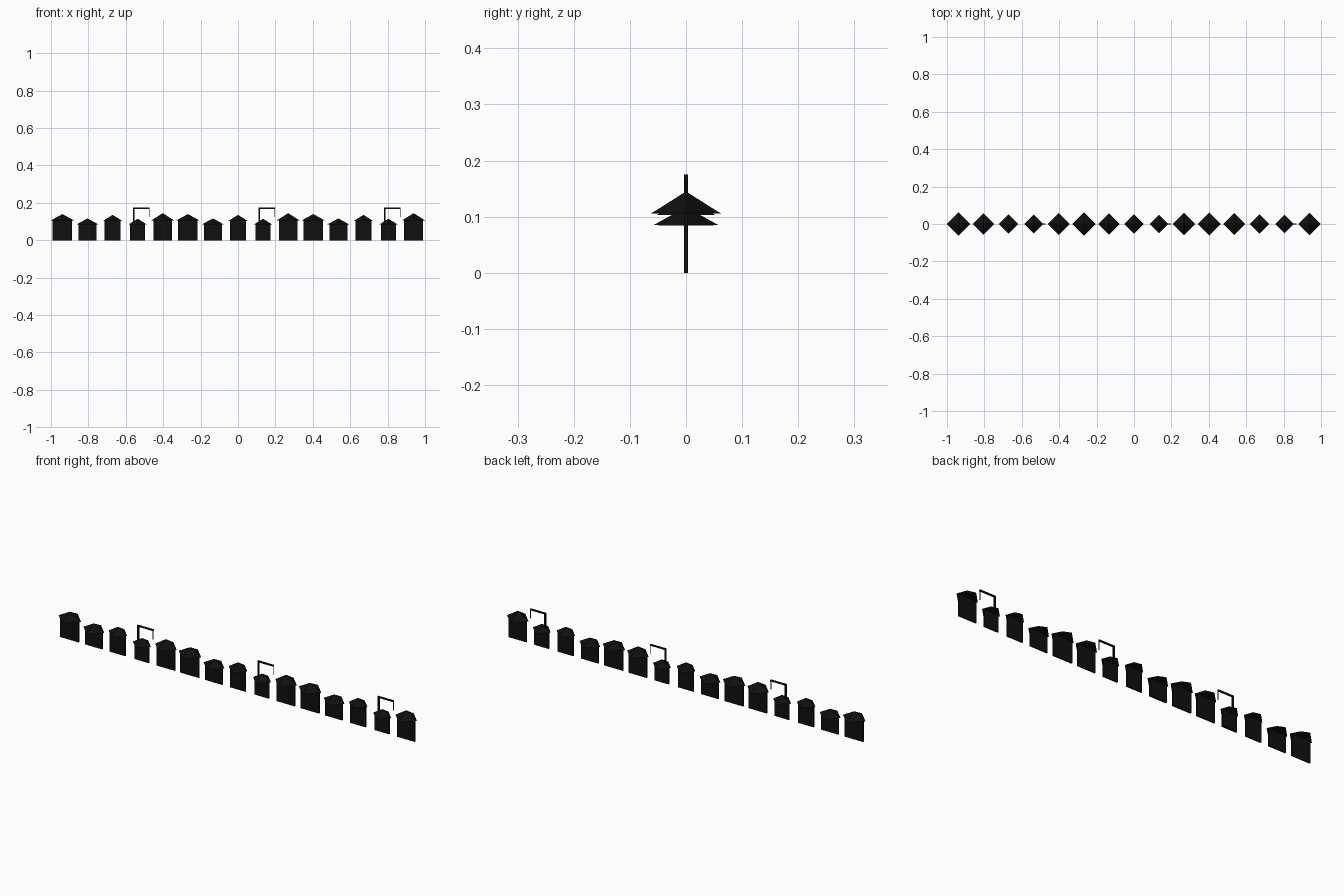
import bpy

if "Cube" in bpy.data.objects:
    bpy.data.objects.remove(bpy.data.objects["Cube"])

def box(name, x0, x1, depth, z0, z1):
    bpy.ops.mesh.primitive_cube_add(size=1, location=((x0 + x1) / 2, 0, (z0 + z1) / 2))
    o = bpy.context.object
    o.name = name
    o.scale = (x1 - x0, depth, z1 - z0)
    o.data.materials.append(black)
    return o

black = bpy.data.materials.new("black")
black.diffuse_color = (0.005, 0.005, 0.005, 1)
black.use_nodes = True
black.node_tree.nodes["Principled BSDF"].inputs["Base Color"].default_value = black.diffuse_color

# Repeating house types: body width, roof radius, eave height, apex height
types = [
    (0.104, 0.0625, 0.106, 0.140),
    (0.096, 0.058, 0.085, 0.117),
    (0.086, 0.052, 0.103, 0.136),
    (0.080, 0.050, 0.084, 0.115),
    (0.100, 0.060, 0.107, 0.145),
]

for i in range(15):
    x = (i - 7) * 0.1341
    w, r, eave, apex = types[i % 5]
    # Thin house front
    box(f"house_{i}", x - w / 2, x + w / 2, 0.007, 0, eave)
    # Four-sided pointed roof
    bpy.ops.mesh.primitive_cone_add(vertices=4, radius1=r, radius2=0, depth=apex - eave,
                                    location=(x, 0, (eave + apex) / 2))
    roof = bpy.context.object
    roof.name = f"roof_{i}"
    roof.data.materials.append(black)
    # Hoist with post, arm and hanging cable
    if i % 5 == 3:
        box(f"hoist_post_{i}", x - 0.024, x - 0.016, 0.007, 0.08, 0.175)
        box(f"hoist_arm_{i}", x - 0.024, x + 0.064, 0.007, 0.168, 0.175)
        box(f"hoist_cable_{i}", x + 0.061, x + 0.064, 0.003, 0.125, 0.17)
